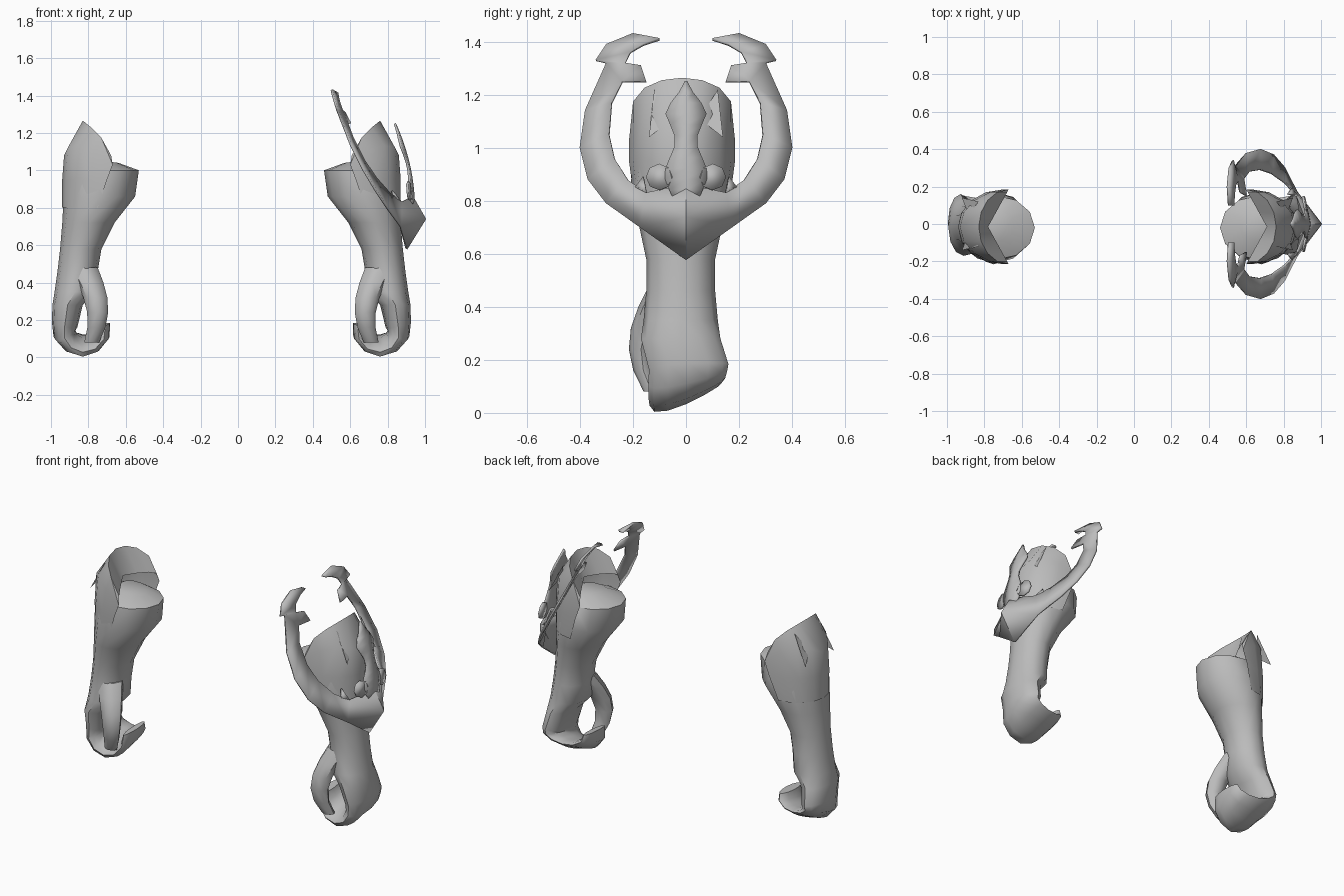
import bpy, bmesh
from math import sin, cos, pi, sqrt, radians

cube = bpy.data.objects.get("Cube")
if cube:
    bpy.data.objects.remove(cube)

grey = bpy.data.materials.new("plain grey")
grey.use_nodes = True
shade = (.5, .5, .5, 1)
grey.diffuse_color = shade
grey.node_tree.nodes["Principled BSDF"].inputs["Base Color"].default_value = shade


def finish(name, bm, left=False, angle=40, thickness=None):
    """Turn a bmesh into an object; left parts are mirrored copies."""
    if left:
        for v in bm.verts:
            v.co.x = -.07 - v.co.x
    bmesh.ops.remove_doubles(bm, verts=bm.verts, dist=.001)
    bmesh.ops.recalc_face_normals(bm, faces=bm.faces)
    mesh = bpy.data.meshes.new(name)
    bm.to_mesh(mesh)
    bm.free()
    mesh.materials.append(grey)
    obj = bpy.data.objects.new(name, mesh)
    bpy.context.collection.objects.link(obj)
    bpy.ops.object.select_all(action="DESELECT")
    bpy.context.view_layer.objects.active = obj
    obj.select_set(True)
    bpy.ops.object.shade_smooth_by_angle(angle=radians(angle))
    if thickness:
        solid = obj.modifiers.new("thickness", "SOLIDIFY")
        solid.thickness = thickness
        solid.offset = 0


def bridge(bm, rows, closed=False):
    """Join neighbouring rows of vertices with quads."""
    for a, b in zip(rows, rows[1:]):
        for i in range(0 if closed else 1, len(a)):
            bm.faces.new((a[i - 1], a[i], b[i], b[i - 1]))


def loft(rings, sides):
    """Each ring is an ellipse: outer point, inner point, middle y, half depth."""
    bm = bmesh.new()
    rows = []
    for (outer_x, outer_z), (inner_x, inner_z), middle, depth in rings:
        row = []
        for k in range(sides):
            turn = 2 * pi * k / sides
            blend = (1 - cos(turn)) / 2
            x = outer_x + (inner_x - outer_x) * blend
            y = middle + depth * sin(turn)
            z = outer_z + (inner_z - outer_z) * blend
            # the knuckles rise toward the back
            z += .4 * max(0, y + .12) * max(0, 1 - 5 * z)
            row.append(bm.verts.new((x, y, z)))
        rows.append(row)
    bridge(bm, rows, closed=True)
    bm.faces.new(rows[0])
    bm.faces.new(rows[-1])
    return bm


def forearm():
    # domed elbow, then the taper to the palm: height, inner x, half depth
    rings = [((-.8, 1.06), (-.64, 1.04), -.01, .08)]
    for z, inner, depth in ((1, -.53, .17), (.86, -.55, .19), (.72, -.66, .16),
                            (.58, -.73, .13), (.46, -.75, .13), (.35, -.76, .14),
                            (.28, -.83, .15)):
        outer = -.93 - .12 * (1 - z) ** 2
        rings.append(((outer, z), (inner, z), -.02, depth))
    # fingers curl around a bar running front to back
    steps = 6
    for k in range(steps + 1):
        t = k / steps
        turn = pi * (.92 + 1.16 * t)
        curl = [(-.83 + r * cos(turn), .14 + r * sin(turn)) for r in (.17 - .02 * t, .03 + .07 * t)]
        rings.append((curl[0], curl[1], .01 - .02 * t, .15 - .05 * t * t))
    return loft(rings, 12)


def thumb():
    rings = []
    steps = 5
    for k in range(steps + 1):
        t = k / steps
        z = .48 - .4 * t
        swing = sin(2.5 * t)
        x = -.83 + .08 * swing
        half = .08 - .04 * t
        rings.append(((x - half, z), (x + half, z), -.07 - .1 * swing, .07 - .04 * t))
    return loft(rings, 8)


def hood():
    # half rings: centre x, reach, half depth, end height, middle rise, shoulder rise
    bm = bmesh.new()
    rows = []
    steps = 8
    for centre, reach, depth, z, rise, shoulder in (
            (-.75, .19, .18, .8, 0, 0), (-.7, .24, .2, .95, 0, 0),
            (-.67, .26, .2, 1.03, .05, .06), (-.67, .16, .2, 1.03, .235, 0),
            (-.67, .11, .2, 1.03, .08, 0)):
        row = []
        for k in range(steps + 1):
            turn = pi * (k / steps - .5)
            lift = rise * sqrt(abs(cos(turn))) + shoulder * abs(sin(2 * turn))
            row.append(bm.verts.new((centre - reach * cos(turn), depth * sin(turn) - .015, z + lift)))
        rows.append(row)
    # the inner lip runs straight to a notch in its middle
    for v in rows[-1]:
        v.co.x = -.78 + .55 * abs(v.co.y + .015)
    bridge(bm, rows)
    # pointed facets on the outer rim
    for side in (1, -1):
        plate(bm, [(.12, 1.22), (.05, 1.11), (.14, 1.04)], lambda y, z: -.92 + .5 * (z - 1.04), side)
    return bm


def plate(bm, outline, surface, side):
    """A flat outline in y and z, laid on a surface that gives x."""
    bm.faces.new([bm.verts.new((surface(y, z), side * y, z)) for y, z in outline])


for side in ("right", "left"):
    left = side == "left"
    finish(side + "_forearm_and_fingers", forearm(), left, 50)
    finish(side + "_thumb", thumb(), left, 50)
    finish(side + "_hood", hood(), left, 45)


def guard_x(y, z):
    """The guard sweeps inward as it rises."""
    drop = 1.43 - z
    return min(.9, .5 + .25 * drop + .35 * drop * drop)


def inner_x(y, z):
    """The inner rim of the guard stands a little further out."""
    return guard_x(y, z) + .5 * (.4 - y) * (1.6 - z)


def crest_x(y, z):
    return .94 - .5 * (z - .8) ** 2 - .2 * y


# horned guard: outer and inner edges of each horn, as y and z
OUTER = [(.17, .7), (.3, .79), (.37, .88), (.4, 1), (.38, 1.14), (.3, 1.32),
         (.34, 1.33), (.3, 1.39), (.2, 1.43), (.1, 1.41)]
INNER = [(.15, .83), (.22, .88), (.27, .96), (.29, 1.05), (.28, 1.17), (.24, 1.25),
         (.23, 1.32), (.21, 1.36), (.16, 1.39), (.1, 1.41)]
LOBE = [(.24, 1.25), (.15, 1.25), (.17, 1.31), (.23, 1.32)]
BARB = [(.15, .83), (.16, .89), (.19, .85)]

bm = bmesh.new()
for side in (1, -1):
    rows = [[bm.verts.new((surface(y, z), side * y, z)) for y, z in edge]
            for edge, surface in ((OUTER, guard_x), (INNER, inner_x))]
    bridge(bm, rows)
    # the horns meet at a pointed boss
    tip, boss, top = [bm.verts.new((x, 0, z)) for x, z in ((.9, .58), (1, .74), (.93, .86))]
    low, high = rows[0][0], rows[1][0]
    for corners in ((tip, boss, low), (low, boss, high), (high, boss, top)):
        bm.faces.new(corners)
    plate(bm, LOBE, inner_x, side)
    plate(bm, BARB, inner_x, side)
finish("horned_guard", bm, angle=35, thickness=.012)

# wavy crest with a rounded foot on each side
bm = bmesh.new()
rows = []
for k in range(12):
    z = .8 + .45 * k / 11
    width = (.06 + .02 * cos(25 * (z - .9))) * min(1, 8 * (1.26 - z))
    rows.append([bm.verts.new((crest_x(abs(y), z), y, z)) for y in (-width, 0, width)])
bridge(bm, rows)
for side in (1, -1):
    foot = [(.1 + .05 * cos(a * pi / 4), .89 + .05 * sin(a * pi / 4)) for a in range(8)]
    plate(bm, foot, crest_x, side)
finish("crest_plate", bm, angle=35, thickness=.012)
